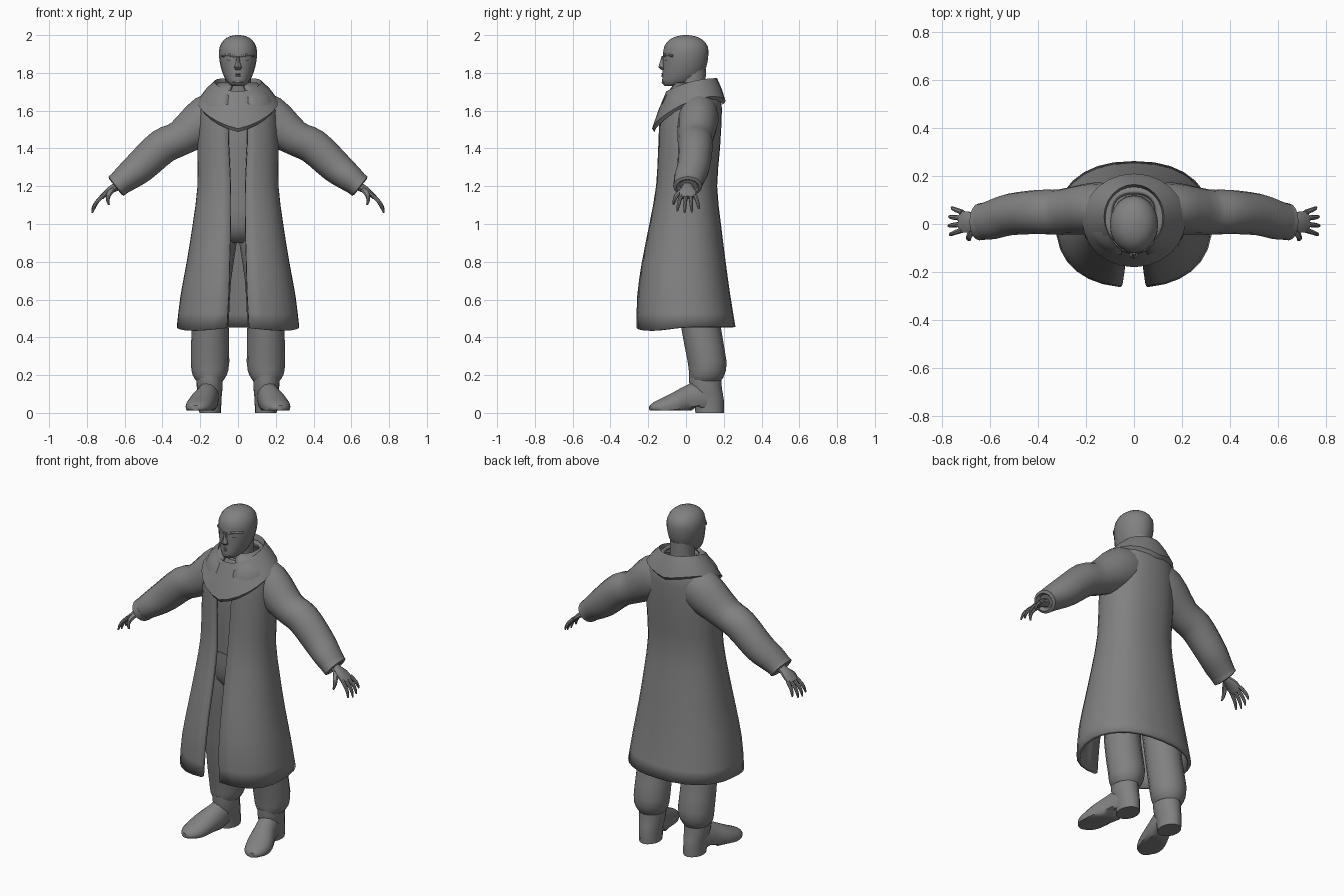
import bpy, bmesh, math
from mathutils import Vector

cube = bpy.data.objects.get("Cube")
if cube:
    bpy.data.objects.remove(cube)

grey = bpy.data.materials.new("plain grey")
grey.use_nodes = True
TONE = (0.22, 0.22, 0.22, 1)
grey.diffuse_color = TONE
grey.node_tree.nodes["Principled BSDF"].inputs["Base Color"].default_value = TONE
parts = []


def make(name, rings, closed=True, caps=True, mirror=False, thick=0):
    """Skin a list of point rings into one object."""
    bm = bmesh.new()
    rows = [[bm.verts.new(p) for p in ring] for ring in rings]
    n = len(rows[0])
    for a, b in zip(rows, rows[1:]):
        for i in range(n if closed else n - 1):
            j = (i + 1) % n
            bm.faces.new((a[i], a[j], b[j], b[i]))
    if caps:
        bm.faces.new(rows[0])
        bm.faces.new(rows[-1])
    bmesh.ops.recalc_face_normals(bm, faces=bm.faces[:])
    mesh = bpy.data.meshes.new(name)
    bm.to_mesh(mesh)
    bm.free()
    mesh.materials.append(grey)
    obj = bpy.data.objects.new(name, mesh)
    bpy.context.collection.objects.link(obj)
    if mirror:
        obj.modifiers.new("mirror", "MIRROR")
    if thick:
        mod = obj.modifiers.new("thickness", "SOLIDIFY")
        mod.thickness = thick
        mod.offset = -1
    parts.append(obj)


def smooth(rows, steps):
    """Catmull-Rom interpolation between rows of numbers."""
    out = []
    last = len(rows) - 1
    for i in range(last):
        quad = zip(rows[max(i - 1, 0)], rows[i], rows[i + 1], rows[min(i + 2, last)])
        quad = list(quad)
        for s in range(steps):
            t = s / steps
            out.append([b + (c - a) * t / 2 + (2 * a - 5 * b + 4 * c - d) * t * t / 2
                        + (3 * b - a - 3 * c + d) * t ** 3 / 2 for a, b, c, d in quad])
    return out + [list(rows[-1])]


def oval(angle, rx, ry, power=2):
    """Point on a rounded box outline; angle zero faces the front."""
    s, c = math.sin(angle), math.cos(angle)
    e = 2 / power
    return rx * math.copysign(abs(s) ** e, s), -ry * math.copysign(abs(c) ** e, c)


def loft(name, rows, n=16, steps=2, axis=None, ref=(1, 0, 0), floor=None, mirror=False):
    """Rows are x, y, z, radius along ref, radius across it."""
    rows = smooth(rows, steps)
    centres = [Vector((r[0], r[1], r[2])) for r in rows]
    rings = []
    for i, r in enumerate(rows):
        t = Vector(axis) if axis else centres[min(i + 1, len(rows) - 1)] - centres[max(i - 1, 0)]
        t.normalize()
        u = Vector(ref) - t * t.dot(Vector(ref))
        u.normalize()
        v = t.cross(u)
        ring = []
        for k in range(n):
            a, b = oval(math.tau * k / n, r[3], r[4])
            p = centres[i] + u * a + v * b
            if floor:
                p.z = max(p.z, floor(p))
            ring.append(p)
        rings.append(ring)
    make(name, rings, mirror=mirror)


UP = (0, 0, 1)

# Long open coat: half outline, mirrored; rows are z, half width, front y, back y, gap
coat_rows = [(1.75, .10, -.06, .14, .03), (1.68, .18, -.11, .18, .05), (1.6, .205, -.14, .19, .055),
             (1.4, .215, -.15, .18, .05), (1.2, .215, -.16, .165, .04), (1.0, .24, -.195, .185, .04),
             (.8, .272, -.235, .21, .045), (.62, .305, -.26, .235, .05), (.455, .325, -.265, .262, .06)]
rings = []
for z, w, front, back, gap in smooth(coat_rows, 2):
    mid, depth = (front + back) / 2, (back - front) / 2
    start = math.asin((gap / w) ** 1.15)
    ring = []
    for k in range(15):
        a = start + (math.pi - start) * k / 14
        x, y = oval(a, w, depth, 2.3)
        dip = .02 * math.sin(a * 2) if z < .5 and a < math.pi / 2 else 0
        ring.append((x if k < 14 else 0, y + mid, z - dip))
    rings.append(ring)
make("coat", rings, closed=False, caps=False, mirror=True, thick=.02)

# Wide draped collar, pointed at the front
inner, crest, outer = [], [], []
for k in range(24):
    a = math.tau * k / 24
    f = (1 + math.cos(a)) / 2
    x, y = oval(a, 1, 1)
    low = 1.65 + .045 * abs(x) - .145 * f ** 1.6
    inner.append((.11 * x, .03 + .125 * y, 1.73 - .06 * f))
    crest.append((.125 * x, .03 + .135 * y, 1.772 - .07 * f ** 2))
    outer.append((.215 * x, .015 + .195 * y, low))
middle = [Vector(a).lerp(Vector(b), .55) + Vector((0, 0, .008)) for a, b in zip(crest, outer)]
under = [(x * .93, y * .93, z - .018) for x, y, z in outer]
tucked = [(x * .8, y * .8, z + .03) for x, y, z in outer]
make("collar", [inner, crest, middle, outer, under, tucked], caps=False)

# Sleeves with turned-in cuffs
loft("sleeves", [(.06, .06, 1.6, .1, .11), (.16, .065, 1.555, .108, .128), (.305, .05, 1.455, .095, .094),
                 (.40, .05, 1.41, .092, .094), (.515, .04, 1.305, .087, .087),
                 (.59, .018, 1.245, .082, .074), (.64, .01, 1.205, .074, .062)],
     ref=(0, 1, 0), steps=3, mirror=True)
loft("cuffs", [(.615, .012, 1.224, .077, .066), (.645, .009, 1.2, .077, .065), (.65, .008, 1.197, .06, .05),
               (.63, .01, 1.21, .035, .03)], ref=(0, 1, 0), axis=(.78, 0, -.62), steps=1, mirror=True)

# Hands: palm, four curled fingers and a thumb
loft("palms", [(.61, .01, 1.21, .028, .024), (.655, .008, 1.192, .03, .022), (.69, .008, 1.17, .046, .017),
               (.725, .01, 1.14, .045, .012)], ref=(0, 1, 0), n=10, mirror=True)
for i, label in enumerate(("index", "middle", "ring", "little")):
    y = -.026 + i * .025
    reach = (.95, 1.05, 1, .8)[i]
    spread = (i - 1.5) * .011
    loft(label + "_fingers",
         [(.715, y, 1.15, .011, .011), (.715 + .034 * reach, y + spread * .6, 1.15 - .035 * reach, .01, .01),
          (.715 + .05 * reach, y + spread, 1.15 - .065 * reach, .008, .008),
          (.715 + .055 * reach, y + spread * 1.2, 1.15 - .088 * reach, .004, .004)],
         ref=(0, 1, 0), n=8, mirror=True)
loft("thumbs", [(.665, -.015, 1.18, .016, .014), (.683, -.045, 1.158, .014, .013), (.69, -.06, 1.13, .01, .01),
                (.683, -.066, 1.102, .005, .005)], ref=(1, 0, 0), n=8, mirror=True)

# Shirt and hips seen through the coat opening
loft("shirt", [(0, .02, 1.14, .18, .125), (0, .02, 1.3, .18, .13), (0, .02, 1.55, .18, .13),
               (0, .03, 1.7, .09, .09)], axis=UP)
loft("hips", [(0, .02, 1.145, .185, .13), (0, .025, 1.0, .185, .13), (0, .03, .93, .14, .1),
              (0, .03, .9, .05, .06)], axis=UP)

# Baggy trouser legs
loft("trousers", [(.095, .035, 1.02, .09, .11), (.105, .04, .9, .098, .11), (.135, .055, .7, .098, .108),
                  (.147, .08, .45, .098, .105), (.148, .112, .27, .102, .103), (.15, .11, .2, .09, .093),
                  (.15, .105, .17, .07, .08)], axis=UP, mirror=True)


# Boots: ankle shaft, splayed foot with raised arch
def sole(p):
    return .035 if .03 < p.y < .1 else .012 if p.y < .1 else 0


loft("boot_shafts", [(.15, .1, .2, .07, .085), (.15, .105, .13, .068, .085), (.148, .12, .07, .06, .08),
                     (.147, .125, 0, .058, .075)], axis=UP, mirror=True)
loft("boot_feet", [(.15, .14, .08, .05, .08), (.16, .06, .075, .06, .092), (.175, 0, .06, .065, .085),
                   (.195, -.06, .045, .073, .068), (.21, -.12, .032, .07, .05),
                   (.22, -.165, .028, .052, .032), (.225, -.19, .026, .022, .014)],
     axis=(.25, -1, 0), floor=sole, mirror=True)

# Bald head and neck
loft("neck", [(0, .04, 1.6, .08, .075), (0, .035, 1.7, .07, .07), (0, .03, 1.82, .068, .075)], axis=UP)
loft("head", [(0, -.06, 1.73, .03, .05), (0, -.045, 1.745, .052, .08), (0, -.022, 1.78, .074, .103),
              (0, -.008, 1.83, .091, .115), (0, -.002, 1.89, .101, .12), (0, 0, 1.94, .096, .115),
              (0, 0, 1.975, .074, .088), (0, 0, 1.993, .045, .052), (0, 0, 2.0, .012, .014)],
     n=20, axis=UP)

# Face: nose, brows, eyes and mouth
loft("nose", [(0, -.116, 1.89, .009, .012), (0, -.124, 1.855, .011, .015), (0, -.126, 1.83, .02, .019),
              (0, -.118, 1.815, .012, .01)], n=8, axis=UP)
loft("brows", [(.012, -.113, 1.884, .009, .011), (.045, -.103, 1.894, .009, .012),
               (.082, -.068, 1.89, .007, .01)], n=8, ref=UP, mirror=True)
loft("eyes", [(.024, -.11, 1.868, .003, .003), (.042, -.103, 1.869, .009, .009),
              (.062, -.09, 1.87, .003, .003)], n=8, ref=UP, mirror=True)
for name, z, bulge in (("upper_lip", 1.795, .006), ("lower_lip", 1.784, .007)):
    loft(name, [(-.034, -.104, z - .004, .002, .002), (0, -.124, z, bulge, bulge),
                (.034, -.104, z - .004, .002, .002)], n=8, ref=UP)
loft("chin", [(0, -.1, 1.735, .02, .018), (0, -.108, 1.75, .03, .021), (0, -.105, 1.77, .015, .012)],
     n=10, axis=UP)

# Soft shading with crisp folds
for obj in bpy.context.selected_objects:
    obj.select_set(False)
for obj in parts:
    obj.select_set(True)
bpy.context.view_layer.objects.active = parts[0]
bpy.ops.object.shade_smooth_by_angle(angle=math.radians(42))
